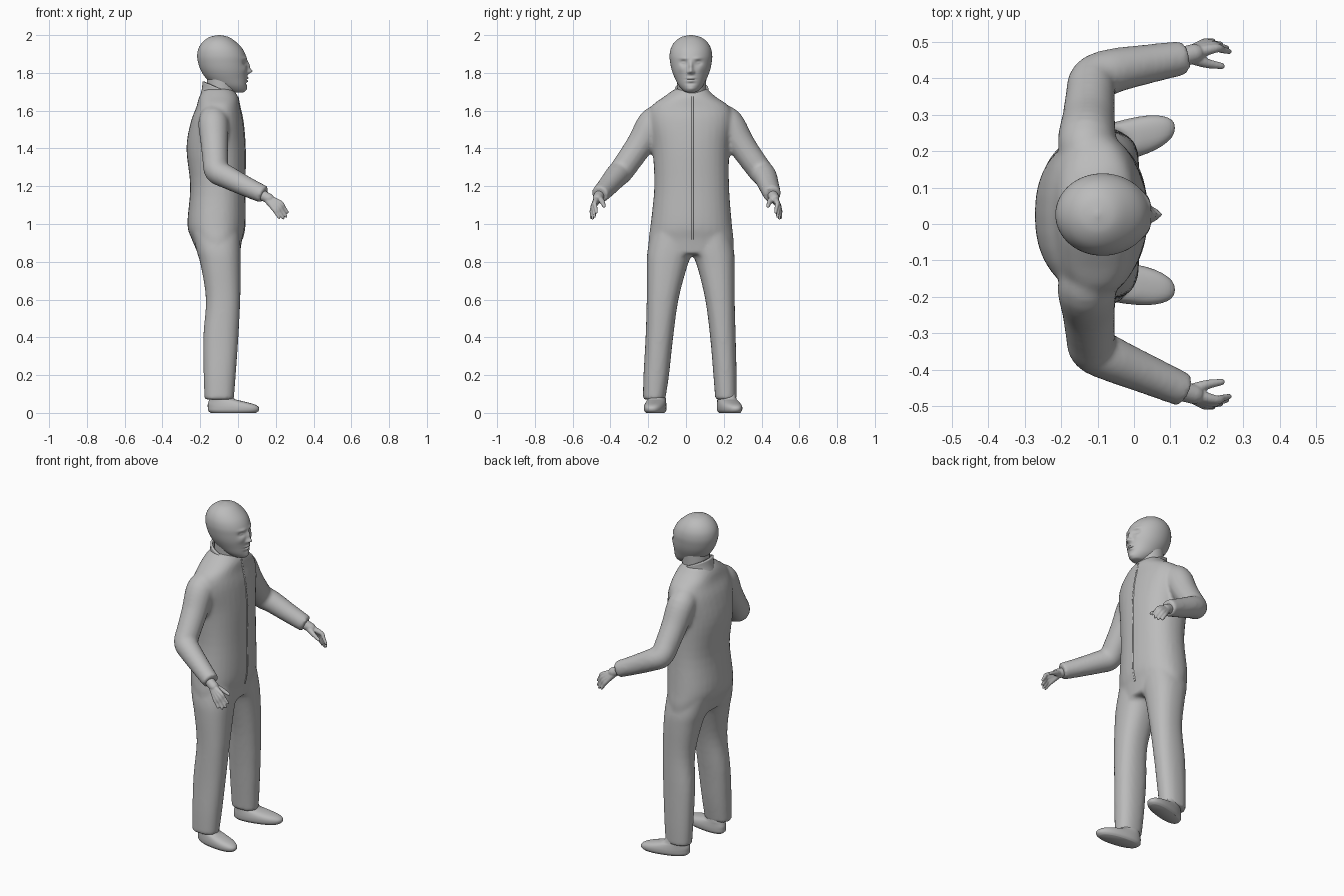
import bpy, bmesh, math
from mathutils import Vector

grey = bpy.data.materials.new("plain grey")
grey.diffuse_color = (0.5, 0.5, 0.5, 1)
MID = 0.03          # the body's middle line in y


def spline(rows, steps):
    """Catmull-Rom interpolation through rows of numbers."""
    out = []
    for i in range(len(rows) - 1):
        p0, p1, p2, p3 = (rows[min(max(i + k, 0), len(rows) - 1)] for k in (-1, 0, 1, 2))
        for s in range(steps):
            t = s / steps
            out.append([0.5 * (2 * b + (c - a) * t + (2 * a - 5 * b + 4 * c - d) * t * t
                               + (3 * b - a - 3 * c + d) * t ** 3)
                        for a, b, c, d in zip(p0, p1, p2, p3)])
    return out + [list(rows[-1])]


def skin(bm, rings, cap=True):
    """Join rings of points into a closed tube."""
    vs = [[bm.verts.new(p) for p in r] for r in rings]
    n = len(vs[0])
    for a, b in zip(vs, vs[1:]):
        for i in range(n):
            bm.faces.new((a[i], a[(i + 1) % n], b[(i + 1) % n], b[i]))
    if cap:
        bm.faces.new(vs[0][::-1])
        bm.faces.new(vs[-1])


def loft(bm, rows, steps=4, n=32, power=2.0, shear=0.0, tilt=0.0, cap=True):
    """Level sections, each given as z, back x, front x, low y, high y."""
    rings = []
    for z, xb, xf, y0, y1 in spline(rows, steps):
        ring = []
        for i in range(n):
            a = 2 * math.pi * i / n
            c, s = math.cos(a), math.sin(a)
            x = (xb + xf) / 2 + (xf - xb) / 2 * math.copysign(abs(c) ** (2 / power), c)
            y = (y0 + y1) / 2 + (y1 - y0) / 2 * math.copysign(abs(s) ** (2 / power), s)
            ring.append((x, y + shear * (x + 0.1), z - tilt * (x + 0.09)))
        rings.append(ring)
    skin(bm, rings, cap)


def tube(bm, rows, steps=4, n=16, round_end=False):
    """Round sections along a path, each given as x, y, z, radius."""
    pts = spline(rows, steps)
    if round_end:
        tip, prev = Vector(pts[-1][:3]), Vector(pts[-2][:3])
        d, r = (tip - prev).normalized(), pts[-1][3]
        pts += [[*(tip + d * r * math.sin(a)), r * math.cos(a)] for a in (0.5, 1.0, 1.4)]
    rings = []
    for i, p in enumerate(pts):
        d = (Vector(pts[min(i + 1, len(pts) - 1)][:3]) - Vector(pts[max(i - 1, 0)][:3])).normalized()
        u = d.cross(Vector((0.3, 0, 1))).normalized()
        v = d.cross(u)
        rings.append([Vector(p[:3]) + p[3] * (u * math.cos(2 * math.pi * k / n)
                                              + v * math.sin(2 * math.pi * k / n)) for k in range(n)])
    skin(bm, rings)


def finish(bm, name, voxel=0.0, smooth=0, angle=50):
    bmesh.ops.recalc_face_normals(bm, faces=bm.faces)
    me = bpy.data.meshes.new(name)
    bm.to_mesh(me)
    bm.free()
    me.materials.append(grey)
    ob = bpy.data.objects.new(name, me)
    bpy.context.collection.objects.link(ob)
    bpy.context.view_layer.objects.active = ob
    ob.select_set(True)
    if voxel:
        m = ob.modifiers.new("blend", 'REMESH')
        m.mode, m.voxel_size, m.use_smooth_shade = 'VOXEL', voxel, True
        s = ob.modifiers.new("soften", 'SMOOTH')
        s.factor, s.iterations = 0.5, smooth
        bpy.ops.object.modifier_apply(modifier="blend")
        bpy.ops.object.modifier_apply(modifier="soften")
    bpy.ops.object.shade_smooth_by_angle(angle=math.radians(angle))
    ob.select_set(False)
    return ob


# Suit: trunk, legs and sleeves blended into one skin
bm = bmesh.new()
trunk = [(0.84, -0.21, 0.01, -0.195, 0.25), (0.92, -0.245, 0.022, -0.198, 0.252),
         (1.0, -0.268, 0.037, -0.187, 0.243), (1.2, -0.253, 0.037, -0.168, 0.228),
         (1.4, -0.273, 0.038, -0.178, 0.23), (1.54, -0.25, 0.027, -0.2, 0.25),
         (1.62, -0.22, 0.01, -0.185, 0.23), (1.675, -0.205, 0.0, -0.115, 0.155),
         (1.715, -0.18, -0.03, -0.06, 0.115)]
loft(bm, trunk, power=2.25)
loft(bm, [(0.07, -0.177, -0.022, 0.155, 0.268), (0.2, -0.182, -0.012, 0.145, 0.268),
          (0.4, -0.184, 0.002, 0.128, 0.263), (0.6, -0.17, 0.012, 0.102, 0.258),
          (0.78, -0.197, 0.014, 0.058, 0.258), (0.86, -0.22, 0.014, 0.025, 0.254),
          (0.95, -0.24, 0.01, 0.02, 0.235)], power=2.3)
loft(bm, [(0.07, -0.177, -0.022, -0.228, -0.11), (0.2, -0.182, -0.012, -0.225, -0.09),
          (0.4, -0.184, 0.002, -0.214, -0.068), (0.6, -0.17, 0.012, -0.208, -0.04),
          (0.78, -0.197, 0.014, -0.208, 0.008), (0.86, -0.22, 0.014, -0.204, 0.04),
          (0.95, -0.24, 0.01, -0.185, 0.045)], power=2.3)
sleeve = [(-0.13, 1.575, 0.065), (-0.13, 1.535, 0.08), (-0.125, 1.43, 0.073), (-0.12, 1.34, 0.068),
          (-0.112, 1.28, 0.066), (-0.06, 1.25, 0.062), (0.04, 1.2, 0.054), (0.138, 1.155, 0.047)]
for ys in ((0.17, 0.225, 0.288, 0.35, 0.395, 0.42, 0.44, 0.457),
           (-0.12, -0.175, -0.238, -0.3, -0.343, -0.372, -0.415, -0.457)):
    tube(bm, [(x, y, z, r) for (x, z, r), y in zip(sleeve, ys)], n=24)
finish(bm, "suit", 0.011, 5)

# Standing collar, higher at the nape and notched at the throat
bm = bmesh.new()
loft(bm, [(1.62, -0.205, 0.005, -0.085, 0.145), (1.67, -0.192, 0.0, -0.062, 0.122),
          (1.715, -0.188, -0.008, -0.058, 0.118)], tilt=0.4, cap=False)
for v in bm.verts:
    if v.co.x > -0.04 and v.co.z > 1.62:
        v.co.z -= 0.045 * max(0, 1 - abs(v.co.y - MID) / 0.05)
collar = finish(bm, "collar")
m = collar.modifiers.new("thickness", 'SOLIDIFY')
m.thickness, m.offset = 0.012, -1

# Front zip seam
bm = bmesh.new()
tube(bm, [(xf - 0.003, MID + 0.004, z, 0.006) for z, xb, xf, y0, y1 in trunk[1:8]], n=8)
finish(bm, "zip_seam")

# Neck
bm = bmesh.new()
loft(bm, [(1.6, -0.165, -0.01, -0.045, 0.105), (1.7, -0.165, -0.012, -0.045, 0.105),
          (1.82, -0.165, 0.0, -0.05, 0.11)])
finish(bm, "neck")

# Head: egg-shaped loft with the face pushed in and out
bm = bmesh.new()
skull = [(1.696, -0.035, 0.022, 0.016), (1.703, -0.065, 0.036, 0.036), (1.73, -0.125, 0.046, 0.063),
         (1.77, -0.168, 0.048, 0.084), (1.81, -0.195, 0.05, 0.1), (1.85, -0.21, 0.048, 0.109),
         (1.89, -0.216, 0.042, 0.113), (1.93, -0.209, 0.022, 0.106), (1.965, -0.186, -0.012, 0.085),
         (1.99, -0.15, -0.05, 0.05), (2.0, -0.105, -0.095, 0.006)]
loft(bm, [(z, b, f, MID - 0.004 - w, MID - 0.004 + w) for z, b, f, w in skull], steps=8, n=144)
features = [(0, 1.835, 0.011, 0.026, 0.014), (0, 1.808, 0.013, 0.012, 0.022),      # nose
            (0.014, 1.803, 0.007, 0.007, 0.008), (0.04, 1.853, 0.017, 0.012, -0.013),  # nostril, socket
            (0.04, 1.853, 0.011, 0.005, 0.008), (0.036, 1.877, 0.024, 0.008, 0.006),   # eyelid, brow
            (0.05, 1.82, 0.018, 0.018, 0.004), (0, 1.772, 0.02, 0.005, 0.009),         # cheek, upper lip
            (0, 1.757, 0.017, 0.005, 0.008), (0, 1.765, 0.024, 0.0025, -0.006),        # lower lip, mouth
            (0, 1.743, 0.022, 0.006, -0.005), (0, 1.715, 0.025, 0.012, 0.006)]         # chin
for v in bm.verts:
    if v.co.x > -0.05:
        dy, z = abs(v.co.y - MID + 0.004), v.co.z
        v.co.x += sum(d * math.exp(-((dy - fy) / sy) ** 2 - ((z - fz) / sz) ** 2)
                      for fy, fz, sy, sz, d in features)
finish(bm, "head", angle=80)

# Hands: wrist, four fingers running into the palm, and a thumb
fingers = [((0.225, 0.483, 1.112), (0.262, 0.474, 1.062)), ((0.216, 0.49, 1.099), (0.255, 0.484, 1.04)),
           ((0.204, 0.495, 1.087), (0.239, 0.494, 1.031)), ((0.192, 0.497, 1.077), (0.217, 0.503, 1.034))]
for side, label in ((1, "left"), (-1, "right")):
    bm = bmesh.new()
    tube(bm, [(0.09, side * 0.448, 1.172, 0.029), (0.165, side * 0.468, 1.134, 0.027)], round_end=True)
    for k, t in fingers:
        w = Vector((0.15, 0.466, 1.137)).lerp(Vector(k), 0.12)
        path = [(*w, 0.02), (*k, 0.0125), (*Vector(k).lerp(Vector(t), 0.5), 0.01), (*t, 0.0075)]
        tube(bm, [(x, side * y, z, r) for x, y, z, r in path], n=12, round_end=True)
    tube(bm, [(0.15, side * 0.462, 1.137, 0.02), (0.195, side * 0.443, 1.117, 0.014),
              (0.241, side * 0.434, 1.094, 0.009)], n=12, round_end=True)
    finish(bm, label + "_hand", 0.004, 3)

# Shoes, toes turned slightly out
for label, yc, shear in (("left", 0.213, 0.24), ("right", -0.153, -0.13)):
    bm = bmesh.new()
    loft(bm, [(z, b, f, yc - w, yc + w) for z, b, f, w in
              ((0.0, -0.145, 0.095, 0.045), (0.012, -0.158, 0.11, 0.054), (0.03, -0.16, 0.11, 0.056),
               (0.046, -0.16, 0.085, 0.054), (0.062, -0.155, 0.025, 0.05), (0.075, -0.15, -0.02, 0.047),
               (0.11, -0.14, -0.04, 0.042))], power=2.3, shear=shear)
    finish(bm, label + "_shoe")
